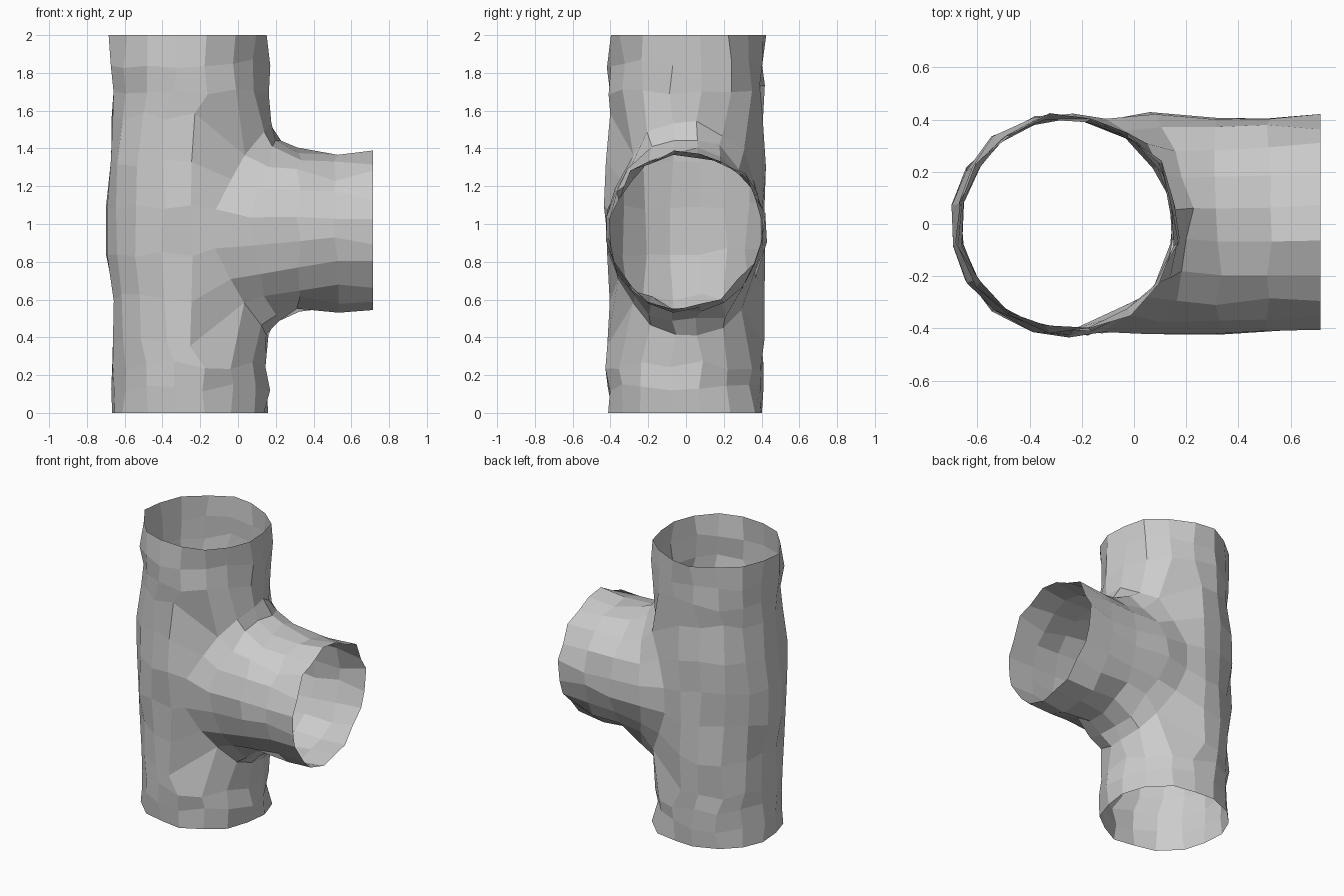
import bpy, bmesh, math, random
from mathutils import Vector

if "Cube" in bpy.data.objects:
    bpy.data.objects.remove(bpy.data.objects["Cube"])

random.seed(7)
CX, R, ZC = -0.255, 0.415, 0.97     # main pipe axis, radius, branch height
SIDES, HOLE = 16, 5                 # pipe sides, hole width in faces
END_X = 0.715
ROWS = [0, 0.13, 0.25, 0.37, 0.61, 0.85, 1.09, 1.33, 1.57, 1.71, 1.85, 2]
ROW0 = 3                            # first row of the hole

bm = bmesh.new()


def jit(s):
    return random.uniform(-s, s)


def bulge(z):
    return max(0, 1 - abs(z - 1) / 0.5)


def main_radius(z):
    return R + 0.015 * bulge(z)


def skin(rings, skip=lambda r, c: False):
    for r in range(len(rings) - 1):
        a, b = rings[r], rings[r + 1]
        n = len(a)
        for c in range(n):
            if not skip(r, c):
                d = (c + 1) % n
                bm.faces.new((a[c], a[d], b[d], b[c]))


# upright pipe, swollen opposite the branch; the first columns face +x
# and leave the branch hole
main = []
for z in ROWS:
    ring = []
    for c in range(SIDES):
        t = (c - HOLE / 2) * 2 * math.pi / SIDES
        if c > HOLE and 0.3 < z < 1.6:      # back columns make room for the hole
            t = math.radians(88 + (c - HOLE - 1) * 184 / (SIDES - HOLE - 2))
        x = main_radius(z) * math.cos(t)
        x -= 0.03 * bulge(z) * max(0, -math.cos(t))
        ring.append(bm.verts.new((CX + x, main_radius(z) * math.sin(t), z)))
    main.append(ring)
skin(main, lambda r, c: c < HOLE and ROW0 <= r < ROW0 + HOLE)

# hole boundary, walked anticlockwise from its lower left corner
lo, hi = ROW0, ROW0 + HOLE
loop = ([main[lo][c] for c in range(HOLE)] +
        [main[r][HOLE] for r in range(lo, hi)] +
        [main[hi][c] for c in range(HOLE, 0, -1)] +
        [main[r][0] for r in range(hi, lo, -1)])
n = len(loop)
angles = [math.radians(225) + i * 2 * math.pi / n for i in range(n)]

# round the hole into an oval lying on the pipe
for v, a in zip(loop, angles):
    y, z = 0.41 * math.cos(a), ZC + 0.58 * math.sin(a)
    v.co = (CX + math.sqrt(main_radius(z) ** 2 - y * y), y, z)

# side branch with a flared root
base = [v.co.copy() for v in loop]
branch = [loop]
for x, rad in ((None, 0.49), (0.32, 0.42), (0.52, 0.41), (END_X, 0.412)):
    ring = []
    for p, a in zip(base, angles):
        px = p.x * 0.5 + 0.13 if x is None else x
        ring.append(bm.verts.new((px, 0.414 * math.cos(a),
                                  ZC + rad * math.sin(a))))
    branch.append(ring)
skin(branch)

# rough, hand-hewn surface; open ends stay flat
bm.normal_update()
moves = []
for v in bm.verts:
    d = v.normal * jit(0.014) + Vector((jit(0.014), jit(0.013), jit(0.025)))
    if v.co.z < 0.001 or v.co.z > 1.999:
        d.z = 0
    if v.co.x > END_X - 0.001:
        d.x = 0
    moves.append((v, d))
for v, d in moves:
    v.co += d
    v.co.x = max(-END_X, min(END_X, v.co.x))

bmesh.ops.recalc_face_normals(bm, faces=bm.faces)
mesh = bpy.data.meshes.new("pipe_tee")
bm.to_mesh(mesh)
bm.free()
bpy.context.collection.objects.link(bpy.data.objects.new("pipe_tee", mesh))
